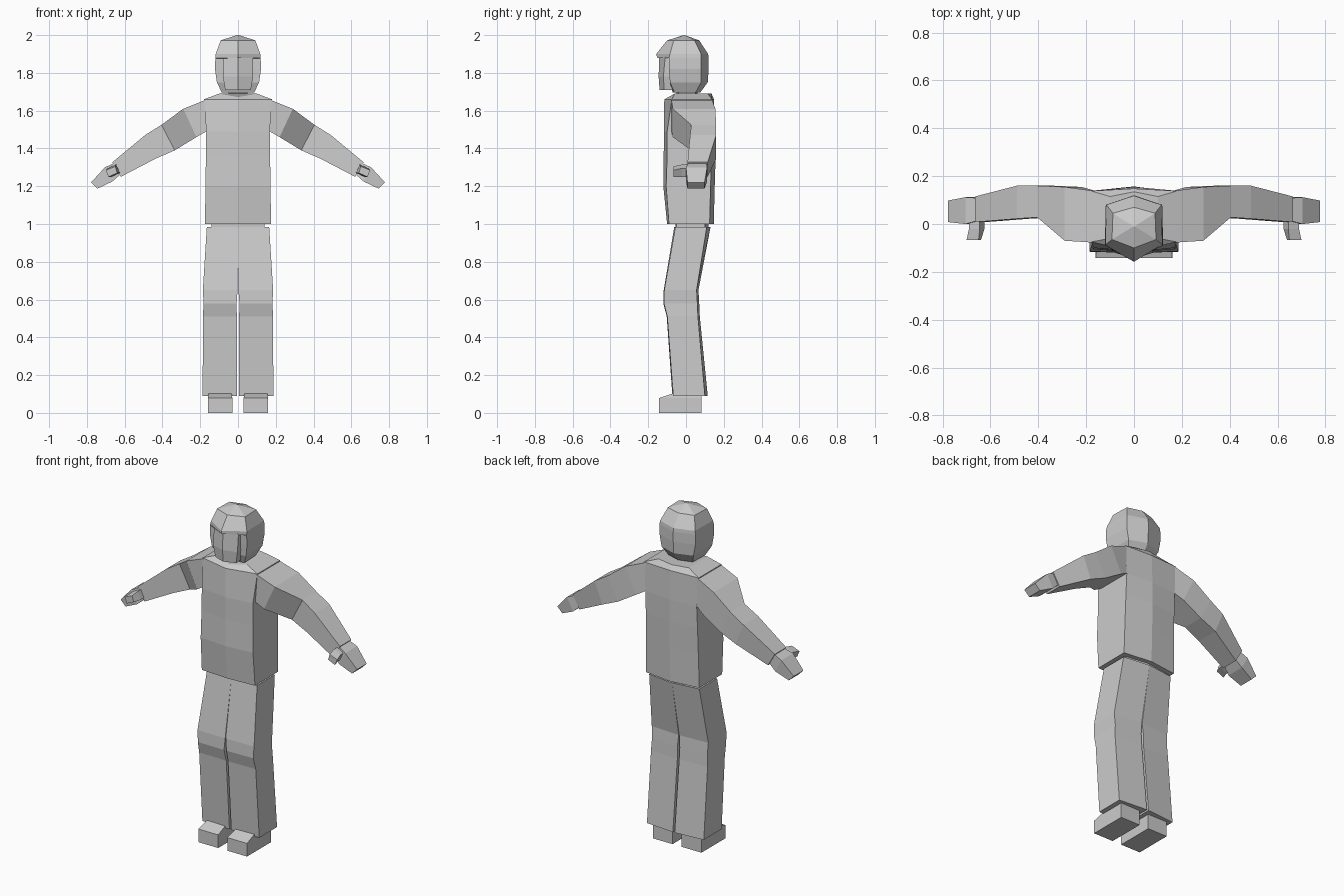
import bpy, bmesh


def loft(name, rings, mirror=False):
    """Skin a list of equal-sized point rings and cap both ends."""
    bm = bmesh.new()
    vs = [[bm.verts.new(p) for p in r] for r in rings]
    n = len(rings[0])
    for a, b in zip(vs, vs[1:]):
        for i in range(n):
            j = (i + 1) % n
            bm.faces.new((a[i], a[j], b[j], b[i]))
    bm.faces.new(vs[0])
    bm.faces.new(vs[-1])
    bmesh.ops.recalc_face_normals(bm, faces=bm.faces)
    me = bpy.data.meshes.new(name)
    bm.to_mesh(me)
    bm.free()
    ob = bpy.data.objects.new(name, me)
    bpy.context.collection.objects.link(ob)
    if mirror:
        m = ob.modifiers.new("Mirror", "MIRROR")
        m.use_mirror_merge = False
    return ob


def hexa(z, fc, fx, fy, bx, by, bc, zc=0.0):
    """Symmetric six-point ring: front centre, sides, back centre."""
    return [(0, fc, z + zc), (fx, fy, z), (bx, by, z),
            (0, bc, z), (-bx, by, z), (-fx, fy, z)]


def limb(top, bottom, y0, y1):
    """Four-point ring across an arm; top and bottom are (x, z)."""
    return [(top[0], y0, top[1]), (bottom[0], y0, bottom[1]),
            (bottom[0], y1, bottom[1]), (top[0], y1, top[1])]


def rect(z, x0, x1, y0, y1, slope=0.0):
    return [(x0, y0, z), (x1, y0 + slope * 0.3, z), (x1, y1 - slope, z), (x0, y1, z)]


# Jacket body with a narrow collar
loft("jacket", [
    hexa(1.00, -0.10, 0.175, -0.09, 0.175, 0.125, 0.147),
    hexa(1.20, -0.12, 0.172, -0.105, 0.172, 0.13, 0.152),
    hexa(1.36, -0.118, 0.17, -0.10, 0.17, 0.135, 0.157),
    hexa(1.49, -0.117, 0.168, -0.10, 0.168, 0.14, 0.155),
    hexa(1.66, -0.115, 0.18, -0.075, 0.18, 0.138, 0.148),
    hexa(1.69, -0.085, 0.10, -0.06, 0.10, 0.115, 0.135, -0.018),
])

# Neck
loft("neck", [hexa(z, -0.05, 0.05, -0.04, 0.05, 0.05, 0.06) for z in (1.65, 1.74)])

# Sleeves, bent at the elbow
loft("sleeve", [
    limb((0.165, 1.66), (0.16, 1.495), -0.078, 0.138),
    limb((0.29, 1.61), (0.22, 1.46), -0.07, 0.155),
    limb((0.405, 1.525), (0.335, 1.39), 0.028, 0.16),
    limb((0.49, 1.472), (0.438, 1.345), 0.022, 0.16),
    limb((0.665, 1.327), (0.62, 1.25), 0.008, 0.115),
], True)

# Hands and thumbs
loft("hand", [
    limb((0.65, 1.325), (0.62, 1.265), 0.015, 0.108),
    limb((0.705, 1.30), (0.665, 1.225), 0.0, 0.112),
    limb((0.778, 1.22), (0.745, 1.187), 0.008, 0.098),
], True)
loft("thumb", [
    [(0.625, y, 1.27), (0.645, y, 1.315), (0.69, y, 1.295), (0.67, y, 1.25)]
    for y in (0.03, -0.02)] + [
    [(x, -0.067, z) for x, z in ((0.64, 1.27), (0.65, 1.305), (0.70, 1.285), (0.685, 1.25))],
], True)

# Trouser legs with knee creases
loft("trouser_leg", [
    rect(0.09, 0.006, 0.187, -0.072, 0.115, 0.015),
    rect(0.51, 0.006, 0.186, -0.102, 0.073, 0.01),
    rect(0.58, 0.008, 0.182, -0.12, 0.07, 0.01),
    rect(0.65, 0.002, 0.186, -0.118, 0.066, 0.01),
    rect(0.985, 0.0, 0.165, -0.062, 0.13, 0.02),
], True)

# Waist joining trousers and jacket
loft("waist", [hexa(z, -0.055, 0.14, -0.05, 0.14, 0.10, 0.12) for z in (0.96, 1.02)])

# Shoes
loft("shoe", [rect(z, 0.03, 0.16, -0.143, 0.083) for z in (0.0, 0.078)]
     + [rect(0.11, 0.035, 0.155, -0.05, 0.08)], True)

# Helmet-like hair with a front brim
loft("hair", [
    hexa(1.695, -0.07, 0.085, -0.06, 0.08, 0.05, 0.075),
    hexa(1.75, -0.085, 0.112, -0.085, 0.105, 0.08, 0.115),
    hexa(1.82, -0.085, 0.122, -0.09, 0.118, 0.08, 0.12),
    hexa(1.875, -0.085, 0.12, -0.09, 0.118, 0.08, 0.12),
    hexa(1.88, -0.152, 0.12, -0.09, 0.118, 0.08, 0.12),
    hexa(1.90, -0.158, 0.118, -0.085, 0.115, 0.08, 0.117),
    hexa(1.972, -0.10, 0.092, -0.065, 0.088, 0.045, 0.07),
    hexa(2.00, -0.012, 0.005, -0.012, 0.005, -0.008, -0.008),
])

# Face
loft("face", [
    hexa(1.71, -0.14, 0.068, -0.115, 0.065, 0.0, 0.0),
    hexa(1.78, -0.145, 0.08, -0.12, 0.078, 0.0, 0.0),
    hexa(1.885, -0.142, 0.08, -0.11, 0.078, 0.0, 0.0),
])
